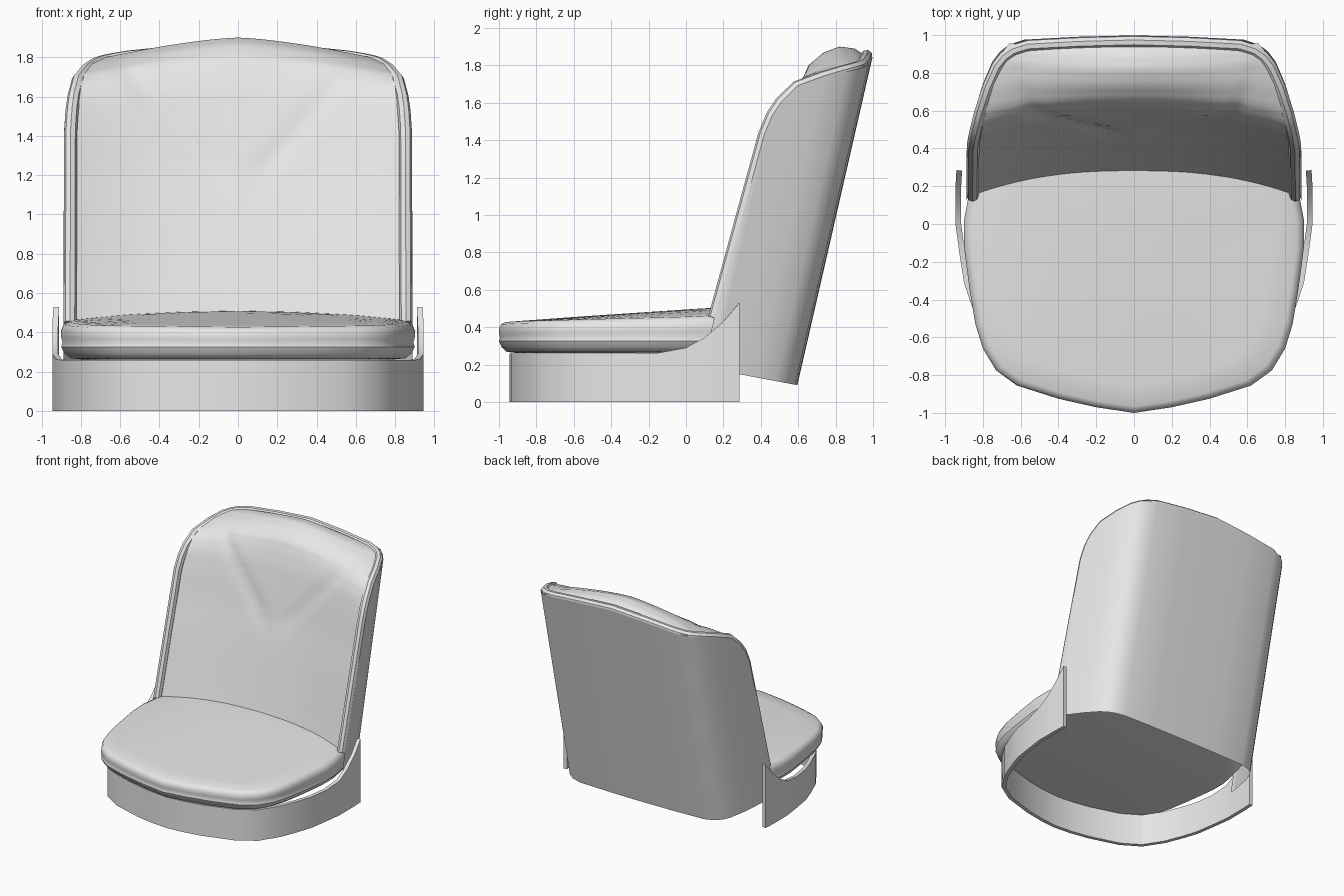
import bpy, math

if "Cube" in bpy.data.objects:
    bpy.data.objects.remove(bpy.data.objects["Cube"])

grey = bpy.data.materials.new("light grey")
grey.diffuse_color = (0.8, 0.8, 0.8, 1)
grey.use_nodes = True
grey.node_tree.nodes["Principled BSDF"].inputs["Base Color"].default_value = grey.diffuse_color


def finish(ob, angle=40):
    """Apply modifiers, colour and shade."""
    bpy.ops.object.select_all(action='DESELECT')
    ob.select_set(True)
    bpy.context.view_layer.objects.active = ob
    if ob.type == 'CURVE' or ob.modifiers:
        bpy.ops.object.convert(target='MESH')
        ob = bpy.context.view_layer.objects.active
    ob.data.materials.clear()
    ob.data.materials.append(grey)
    bpy.ops.object.shade_smooth_by_angle(angle=math.radians(angle))
    return ob


def lattice(name, rows, closed=False, caps=False, angle=40, thickness=0):
    """Skin a list of equally long point rows."""
    n = len(rows[0])
    verts = [p for r in rows for p in r]
    faces = []
    for i in range(len(rows) - 1):
        for j in range(n if closed else n - 1):
            k = (j + 1) % n
            faces.append((i * n + j, i * n + k, (i + 1) * n + k, (i + 1) * n + j))
    if caps:
        faces.append(tuple(reversed(range(n))))
        last = (len(rows) - 1) * n
        faces.append(tuple(range(last, last + n)))
    me = bpy.data.meshes.new(name)
    me.from_pydata(verts, [], faces)
    ob = bpy.data.objects.new(name, me)
    bpy.context.collection.objects.link(ob)
    if thickness:
        solid = ob.modifiers.new("thickness", 'SOLIDIFY')
        solid.thickness = thickness
        solid.offset = -1
    return finish(ob, angle)


def mirror(half):
    """Half path starting at x = 0 -> full path from -x to +x."""
    return [(-p[0],) + tuple(p[1:]) for p in reversed(half[1:])] + list(half)


# seat cushion: outline scaled through a rolled edge profile, top domed to the rear
outline = [(0, -1.0), (0.2, -0.97), (0.4, -0.925), (0.62, -0.855), (0.73, -0.775),
           (0.80, -0.66), (0.84, -0.53), (0.87, -0.35), (0.90, -0.12), (0.90, 0.02),
           (0.875, 0.15), (0.84, 0.28), (0.72, 0.42), (0.4, 0.49), (0, 0.52)]
ring = outline + [(-x, y) for x, y in reversed(outline[1:-1])]
CY = -0.25
profile = [(0.88, 0.262), (0.945, 0.268), (0.98, 0.292), (1.0, 0.325), (0.992, 0.345),
           (1.0, 0.365), (1.0, 0.392), (0.985, 0.415), (0.955, 0.425), (0.8, 0.426),
           (0.6, 0.427), (0.4, 0.428), (0.2, 0.428), (0.03, 0.428)]
rows = []
for s, z in profile:
    row = []
    for px, py in ring:
        x, y = px * s, CY + (py - CY) * s
        rise = max(0, min(1, (z - 0.33) / 0.09)) * min(1, (y + 1) / 1.28)
        row.append((x, y, z + rise * (0.035 + 0.05 * (1 - (x / 0.9) ** 2))))
    rows.append(row)
lattice("seat_cushion", rows, closed=True, caps=True)

# base skirt: open band around the front, rising to side brackets at the rear
band = mirror([(0, -0.945, 0.26), (0.15, -0.932, 0.26), (0.3, -0.905, 0.26), (0.55, -0.83, 0.26),
               (0.7, -0.735, 0.26), (0.8, -0.58, 0.26), (0.86, -0.43, 0.26),
               (0.90, -0.31, 0.26), (0.925, -0.15, 0.262), (0.945, 0.0, 0.29),
               (0.945, 0.1, 0.345), (0.945, 0.2, 0.43), (0.94, 0.285, 0.53)])
lattice("base_skirt", [[(x, y, 0) for x, y, z in band], band], angle=25, thickness=0.03)


# back shell: U-shaped plan leaning backwards, columns are (x, depth, top height)
def back_y(z):
    return 0.575 + 0.229 * z


cols = mirror([(0, 0, 1.85), (0.3, -0.003, 1.83), (0.58, -0.012, 1.803),
               (0.66, -0.035, 1.79), (0.71, -0.07, 1.78), (0.75, -0.12, 1.767),
               (0.80, -0.23, 1.735), (0.845, -0.365, 1.685), (0.868, -0.435, 1.60),
               (0.878, -0.465, 1.53), (0.885, -0.484, 1.43), (0.887, -0.503, 1.0),
               (0.888, -0.527, 0.45)])
cols.reverse()
rows = []
for k in range(5):
    row = []
    for x, d, top in cols:
        low = 0.09 - 0.18 * d
        z = low + (top - low) * k / 4
        row.append((x, back_y(z) + d, z))
    rows.append(row)
lattice("back_shell", rows)

# piping along the shell's rim
cu = bpy.data.curves.new("rim_piping", 'CURVE')
cu.dimensions = '3D'
cu.bevel_depth = 0.033
cu.bevel_resolution = 2
cu.use_fill_caps = True
sp = cu.splines.new('POLY')
sp.points.add(len(cols) - 1)
for p, (x, d, top) in zip(sp.points, cols):
    inward = 0.034 * max(0, 1 + d / 0.4)
    p.co = (x * 0.962, back_y(top) + d - inward, top, 1)
rim = bpy.data.objects.new("rim_piping", cu)
bpy.context.collection.objects.link(rim)
finish(rim)

# backrest cushion: blend of a side profile and a hollow centre profile
# each row: edge x, edge y, edge z, centre y, centre z
sections = [(0.85, 0.125, 0.36, 0.24, 0.36), (0.85, 0.16, 0.48, 0.28, 0.50),
            (0.85, 0.30, 1.00, 0.42, 1.00), (0.85, 0.375, 1.25, 0.49, 1.24),
            (0.85, 0.42, 1.42, 0.535, 1.42), (0.84, 0.475, 1.58, 0.585, 1.62),
            (0.825, 0.53, 1.66, 0.62, 1.72), (0.80, 0.60, 1.71, 0.655, 1.80),
            (0.77, 0.74, 1.76, 0.735, 1.868), (0.72, 0.87, 1.79, 0.82, 1.90),
            (0.69, 0.92, 1.795, 0.90, 1.89), (0.66, 0.955, 1.795, 0.96, 1.85)]
fine = []
for a, b in zip(sections, sections[1:]):
    fine += [[p + (q - p) * k / 3 for p, q in zip(a, b)] for k in range(3)]
fine.append(sections[-1])
N = 56
rows = []
for xe, ye, ze, yc, zc in fine:
    row = []
    for j in range(N + 1):
        u = 2 * j / N - 1
        x = xe * u
        wy, wz = 1 - abs(u) ** 2.4, 1 - abs(u) ** 1.45
        y, z = ye + (yc - ye) * wy, ze + (zc - ze) * wz
        # V-shaped fold fanning out from the middle of the back
        t = (z - 1.08) / 0.7
        if 0 < t and y < 0.85:
            y += 0.015 * min(1, 4 * t) * math.exp(-((abs(x) - 0.6 * t) / 0.06) ** 2)
        row.append((x, y, z))
    rows.append(row)
lattice("backrest_cushion", rows, angle=60)
